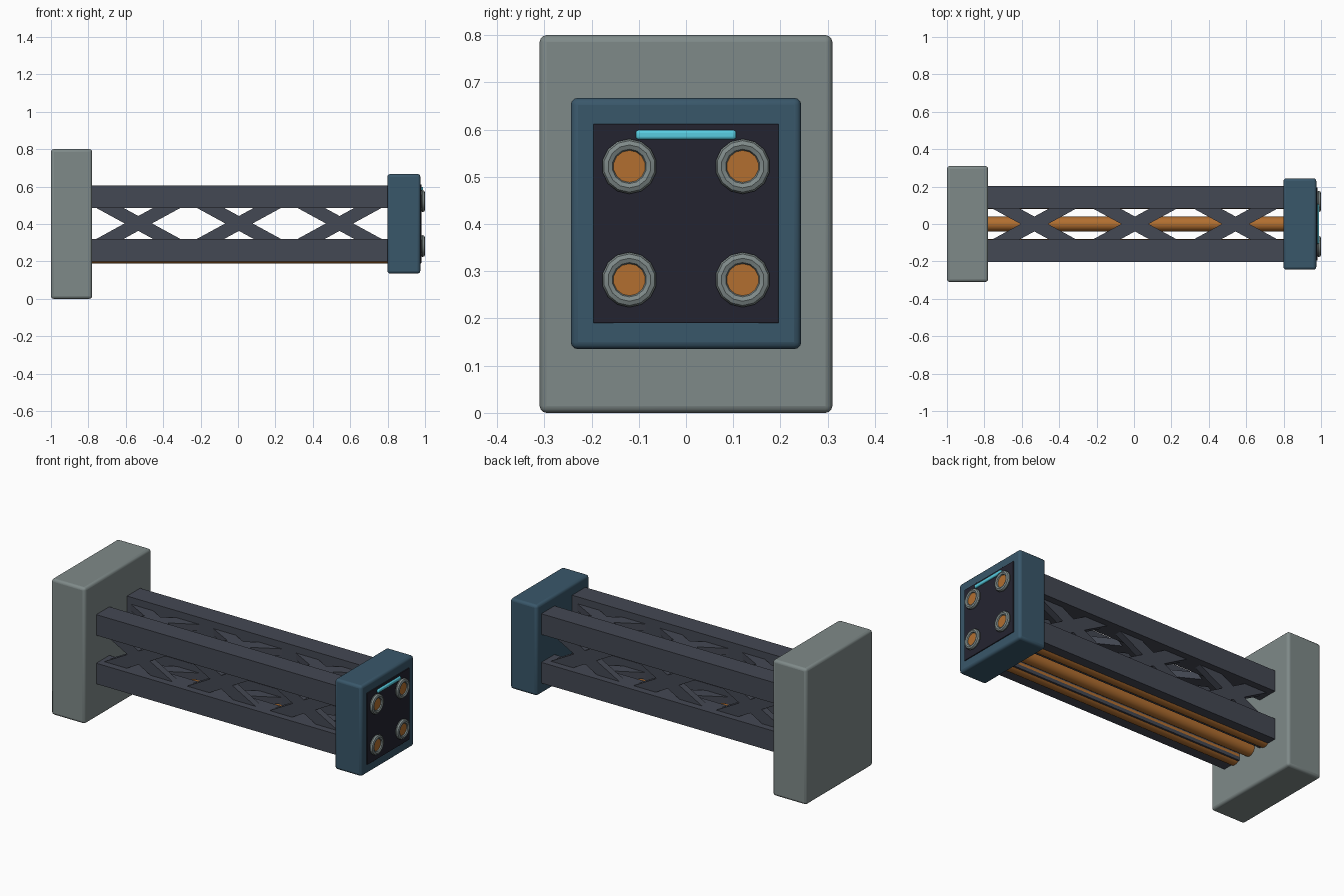
import bpy, math

if "Cube" in bpy.data.objects:
    bpy.data.objects.remove(bpy.data.objects["Cube"])

def material(name, r, g, b):
    lin = lambda c: ((c / 255 + 0.055) / 1.055) ** 2.4
    m = bpy.data.materials.new(name)
    m.diffuse_color = (lin(r), lin(g), lin(b), 1)
    m.use_nodes = True
    m.node_tree.nodes["Principled BSDF"].inputs["Base Color"].default_value = m.diffuse_color
    return m

GREY = material("light_grey", 127, 138, 137)
BLUE = material("steel_blue", 57, 87, 106)
DARK = material("truss_grey", 68, 72, 83)
BLACK = material("panel_black", 36, 36, 48)
ORANGE = material("copper_orange", 178, 111, 48)
CYAN = material("light_cyan", 88, 205, 225)

def finish(name, mat, smooth=True):
    o = bpy.context.object
    o.name = name
    o.data.materials.append(mat)
    if smooth:
        bpy.ops.object.shade_smooth_by_angle(angle=math.radians(35))
    return o

def box(name, centre, size, mat, bevel=0, rot=(0, 0, 0)):
    bpy.ops.mesh.primitive_cube_add(size=1, location=centre)
    o = bpy.context.object
    o.scale = size
    bpy.ops.object.transform_apply(location=False, rotation=False, scale=True)
    o.rotation_euler = rot
    if bevel:
        b = o.modifiers.new("bevel", 'BEVEL')
        b.width, b.segments = bevel, 3
    return finish(name, mat, bool(bevel))

def rod(name, x0, x1, y, z, radius, mat):
    bpy.ops.mesh.primitive_cylinder_add(vertices=24, radius=radius, depth=x1 - x0,
        location=((x0 + x1) / 2, y, z), rotation=(0, math.pi / 2, 0))
    return finish(name, mat)

ZC = 0.403   # truss axis height
OFF = 0.143  # longeron offset from the axis

# Base plate, end head and its dark face
box("base_plate", (-0.89, 0, 0.4), (0.22, 0.62, 0.8), GREY, 0.015)
box("end_head", (0.887, 0, 0.401), (0.176, 0.488, 0.532), BLUE, 0.015)
box("face_panel", (0.965, 0, 0.401), (0.03, 0.392, 0.422), BLACK, 0.002)
box("status_light", (0.98, 0, 0.589), (0.02, 0.212, 0.02), CYAN, 0.006)

# Four longerons
for sy in (-1, 1):
    for sz in (-1, 1):
        box("longeron", (0.01, sy * OFF, ZC + sz * OFF), (1.6, 0.122, 0.122), DARK)

# Crossed braces on the four sides
half = 0.262
angle = math.atan2(OFF, half)
length = 2 * math.hypot(OFF, half)
for cx in (-0.533, 0.005, 0.543):
    for side in (-1, 1):
        for s in (-1, 1):
            box("side_brace", (cx, side * OFF, ZC), (length, 0.04, 0.07), DARK,
                rot=(0, s * angle, 0))
            box("flat_brace", (cx, 0, ZC + side * OFF), (length, 0.07, 0.04), DARK,
                rot=(0, 0, s * angle))

# Cables along the underside
for y in (-0.12, 0, 0.12):
    rod("cable", -0.79, 0.81, y, 0.227, 0.039, ORANGE)

# Sockets on the face
for y in (-0.12, 0.12):
    for z in (0.282, 0.522):
        bpy.ops.mesh.primitive_torus_add(major_segments=14, minor_segments=8,
            major_radius=0.0455, minor_radius=0.0128,
            location=(0.9872, y, z), rotation=(0, math.pi / 2, 0))
        finish("socket_ring", GREY)
        rod("socket_core", 0.95, 0.99, y, z, 0.034, ORANGE)
